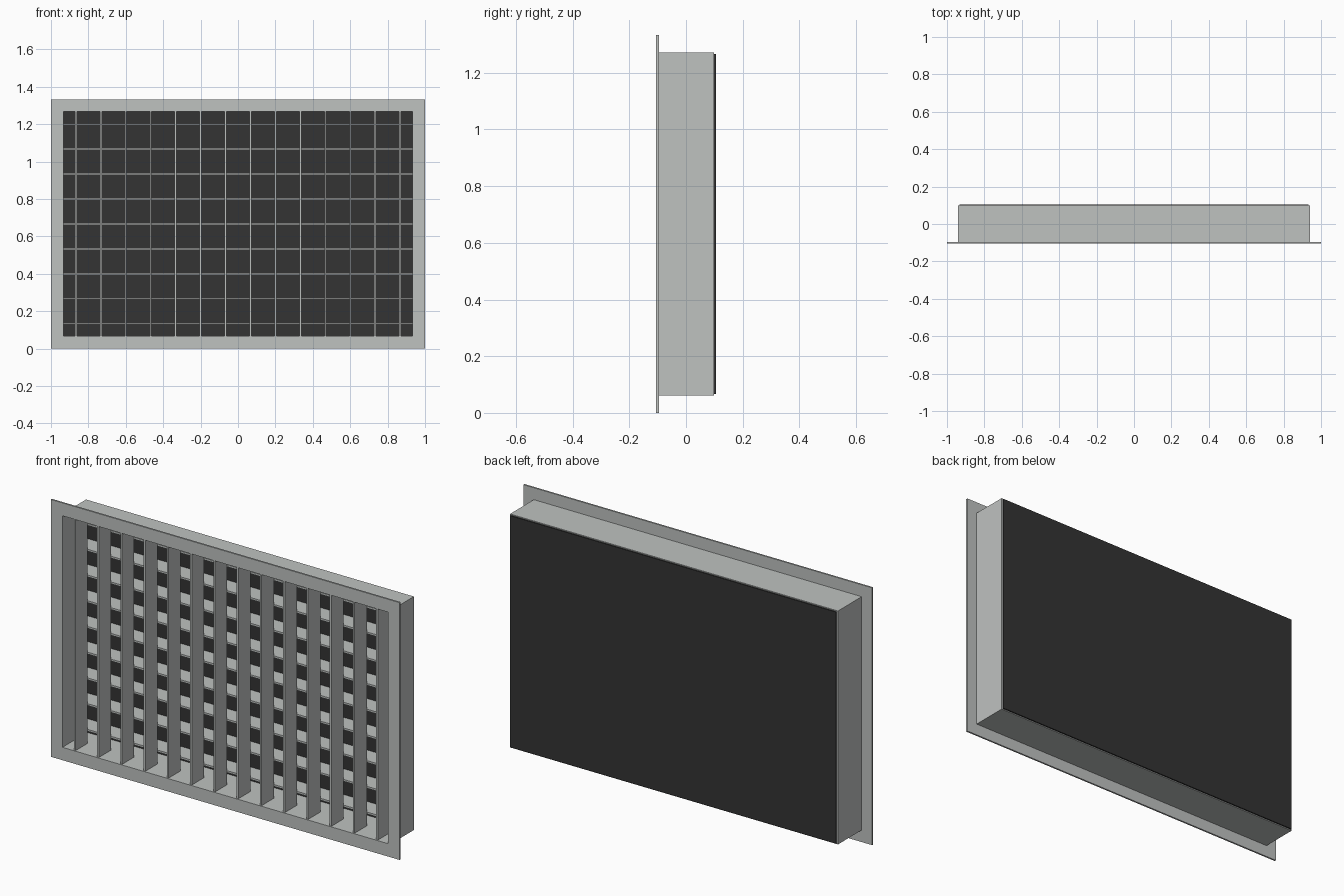
import bpy
import bmesh
from mathutils import Vector

cube = bpy.data.objects.get("Cube")
if cube:
    bpy.data.objects.remove(cube, do_unlink=True)


def make_material(name, rgb):
    mat = bpy.data.materials.new(name)
    mat.use_nodes = True
    color = (*rgb, 1.0)
    mat.diffuse_color = color
    mat.node_tree.nodes["Principled BSDF"].inputs["Base Color"].default_value = color
    return mat


metal = make_material("light_grey_metal", (0.52, 0.54, 0.53))
dark = make_material("dark_backing", (0.034, 0.034, 0.034))

MID_Z = 2 / 3            # height of the grille centre
OPEN_X, OPEN_Z = 0.933, 0.6   # half size of the opening
STEP = 2 / 15            # spacing of blades and bars
THICK = 0.01


def finish(name, bm, mat):
    bmesh.ops.recalc_face_normals(bm, faces=bm.faces)
    mesh = bpy.data.meshes.new(name)
    bm.to_mesh(mesh)
    bm.free()
    mesh.materials.append(mat)
    obj = bpy.data.objects.new(name, mesh)
    bpy.context.collection.objects.link(obj)
    return obj


def box(name, center, size, mat):
    bm = bmesh.new()
    bmesh.ops.create_cube(bm, size=1)
    for v in bm.verts:
        v.co = Vector(v.co[i] * size[i] + center[i] for i in range(3))
    return finish(name, bm, mat)


def rectangular_ring(name, half_x, half_z, y0, y1, mat):
    """Rectangular tube around the opening, from y0 to y1."""
    bm = bmesh.new()
    corners = [(-1, -1), (1, -1), (1, 1), (-1, 1)]
    loops = []
    for hx, hz, y in ((half_x, half_z, y0), (half_x, half_z, y1),
                      (OPEN_X, OPEN_Z, y1), (OPEN_X, OPEN_Z, y0)):
        loops.append([bm.verts.new((sx * hx, y, MID_Z + sz * hz)) for sx, sz in corners])
    for k in range(4):
        a, b = loops[k], loops[(k + 1) % 4]
        for i in range(4):
            j = (i + 1) % 4
            bm.faces.new((a[i], a[j], b[j], b[i]))
    return finish(name, bm, mat)


# Front flange and the duct collar behind it
rectangular_ring("front_flange", 1.0, MID_Z, -0.105, -0.096, metal)
rectangular_ring("duct_collar", 0.94, 0.605, -0.096, 0.098, metal)

# Dark plate closing the back
box("back_plate", (0, 0.1015, MID_Z), (2 * OPEN_X, 0.007, 2 * OPEN_Z), dark)

# Upright blades in the front half
for i in range(14):
    x = (i - 6.5) * STEP
    box(f"vertical_blade_{i + 1}", (x, -0.05, MID_Z), (THICK, 0.1, 2 * OPEN_Z), metal)

# Level blades in the rear half
for i in range(9):
    z = MID_Z + (i - 4) * STEP
    box(f"horizontal_blade_{i + 1}", (0, 0.049, z), (2 * OPEN_X, 0.097, THICK), metal)
